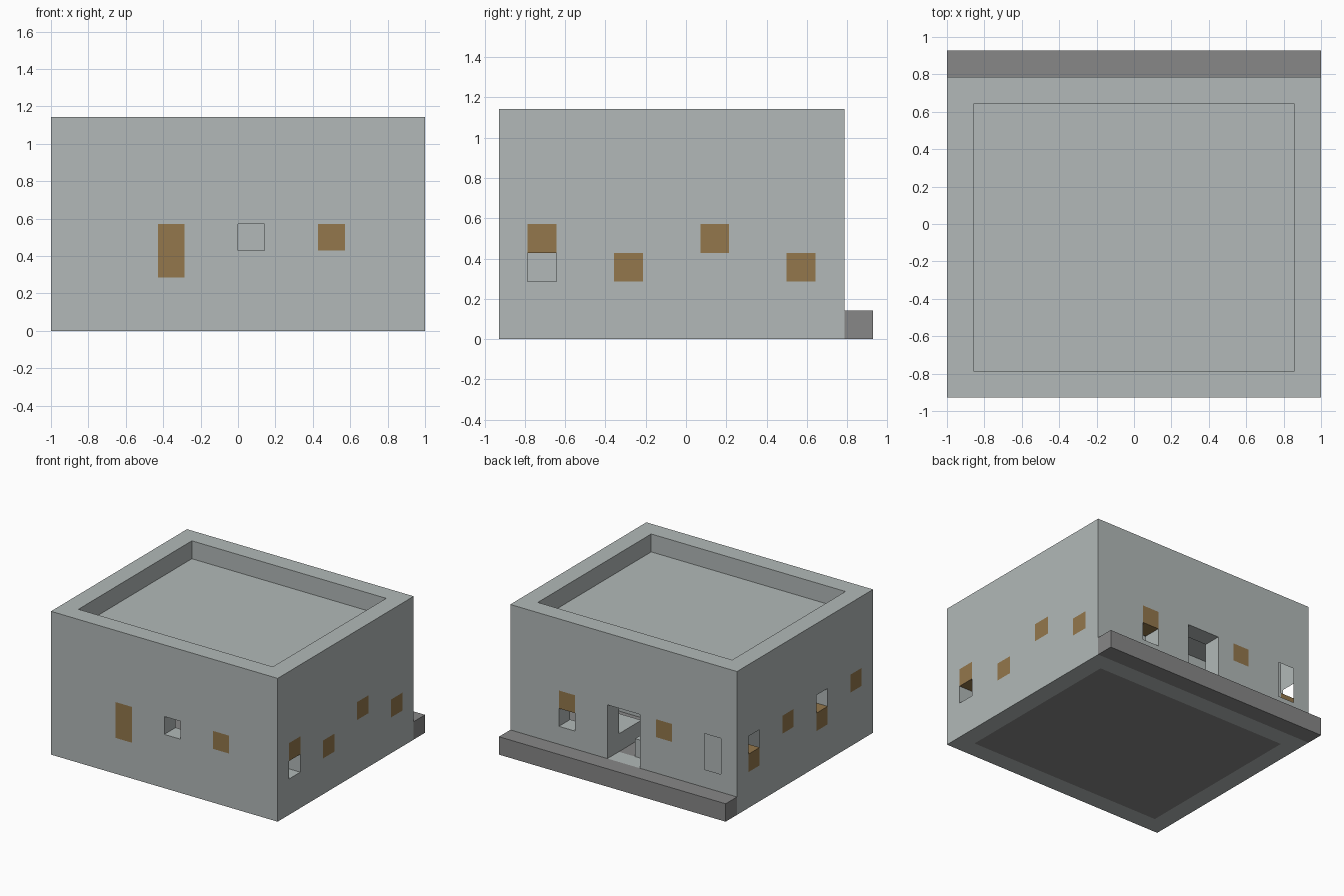
import bpy, bmesh
from mathutils import Vector

cube = bpy.data.objects.get("Cube")
if cube:
    bpy.data.objects.remove(cube, do_unlink=True)

U = 1 / 7                        # one building block
SIZE = Vector((14, 13, 8))       # overall size in blocks
DEPTH = 12                       # depth of the house body


def material(name, rgb):
    m = bpy.data.materials.new(name)
    m.use_nodes = True
    color = (*rgb, 1)
    m.diffuse_color = color
    m.node_tree.nodes["Principled BSDF"].inputs["Base Color"].default_value = color
    return m


STONE = material("pale_stone", (0.445, 0.485, 0.479))
PAVING = material("dark_paving", (0.242, 0.242, 0.242))
AMBER = material("amber_shutter", (0.292, 0.184, 0.072))


def boxes(name, spans, mat):
    """One object made of boxes given in blocks as (low corner, high corner)."""
    bm = bmesh.new()
    for low, high in spans:
        low, high = Vector(low), Vector(high)
        geo = bmesh.ops.create_cube(bm, size=1)
        for v in geo["verts"]:
            p = [(low[i] if v.co[i] < 0 else high[i]) for i in range(3)]
            v.co = Vector((p[0] - SIZE.x / 2, p[1] - SIZE.y / 2, p[2])) * U
    me = bpy.data.meshes.new(name)
    bm.to_mesh(me)
    bm.free()
    me.materials.append(mat)
    ob = bpy.data.objects.new(name, me)
    bpy.context.collection.objects.link(ob)
    return ob


def cut(target, spans):
    """Subtract boxes from the target and discard the cutter."""
    cutter = boxes("cutter", spans, STONE)
    cutter.hide_render = True
    mod = target.modifiers.new("cut", "BOOLEAN")
    mod.operation = "DIFFERENCE"
    mod.solver = "EXACT"
    mod.object = cutter
    bpy.context.view_layer.update()
    graph = bpy.context.evaluated_depsgraph_get()
    target_mesh = bpy.data.meshes.new_from_object(target.evaluated_get(graph))
    target.modifiers.clear()
    target.data = target_mesh
    bpy.data.objects.remove(cutter, do_unlink=True)


def in_wall(side, a0, a1, z0, z1, over=0.0):
    """Box through the wall of one side, over = overshoot past both surfaces."""
    near, far = -over, 1 + over
    if side in ("front", "back"):
        if side == "back":
            near, far = DEPTH - 1 - over, DEPTH + over
        return (a0, near, z0), (a1, far, z1)
    if side == "right":
        near, far = SIZE.x - 1 - over, SIZE.x + over
    return (near, a0, z0), (far, a1, z1)


# Wall openings: side, start, end, bottom, top
OPENINGS = [
    ("front", 4, 5, 2, 4), ("front", 7, 8, 3, 4), ("front", 10, 11, 3, 4),
    ("right", 1, 2, 2, 4), ("right", 4, 5, 2, 3),
    ("right", 7, 8, 3, 4), ("right", 10, 11, 2, 3),
    ("left", 1, 2, 3, 4), ("left", 4, 5, 2, 4),
    ("left", 7, 8, 3, 4), ("left", 10, 11, 2, 4),
    ("back", 1, 2, 2, 4), ("back", 4, 5, 3, 4),
    ("back", 6, 8, 1, 4), ("back", 10, 11, 2, 4),
]
# Openings that stay clear, or are filled only in part (None = fully clear)
PARTIAL = {
    ("front", 7): None, ("back", 1): None, ("back", 6): None,
    ("right", 1): (3, 4), ("back", 10): (3, 4),
    ("left", 4): (2, 3), ("left", 10): (2, 3),
}

# House shell with parapet, hollow room and openings
shell = boxes("house_shell", [((0, 0, 0), (SIZE.x, DEPTH, SIZE.z))], STONE)
cut(shell, [((1, 1, -0.5), (13, 11, 6)), ((1, 1, 7), (13, 11, 8.5))])
cut(shell, [in_wall(*o, over=0.2) for o in OPENINGS])

# Shutters flush with the walls
for side, a0, a1, z0, z1 in OPENINGS:
    fill = PARTIAL.get((side, a0), (z0, z1))
    if fill:
        boxes(f"{side}_shutter", [in_wall(side, a0, a1, *fill)], AMBER)

# Floor, back step and interior fittings
boxes("floor", [((1, 1, 0), (13, 11, 1))], PAVING)
boxes("back_step", [((0, DEPTH, 0), (SIZE.x, SIZE.y, 1))], PAVING)
boxes("inner_partition", [((1, 6, 1), (13, 7, 6))], STONE)
boxes("entry_benches", [((8, 9, 1), (10, 11, 2)), ((4, 9, 1), (7, 11, 2))], STONE)
